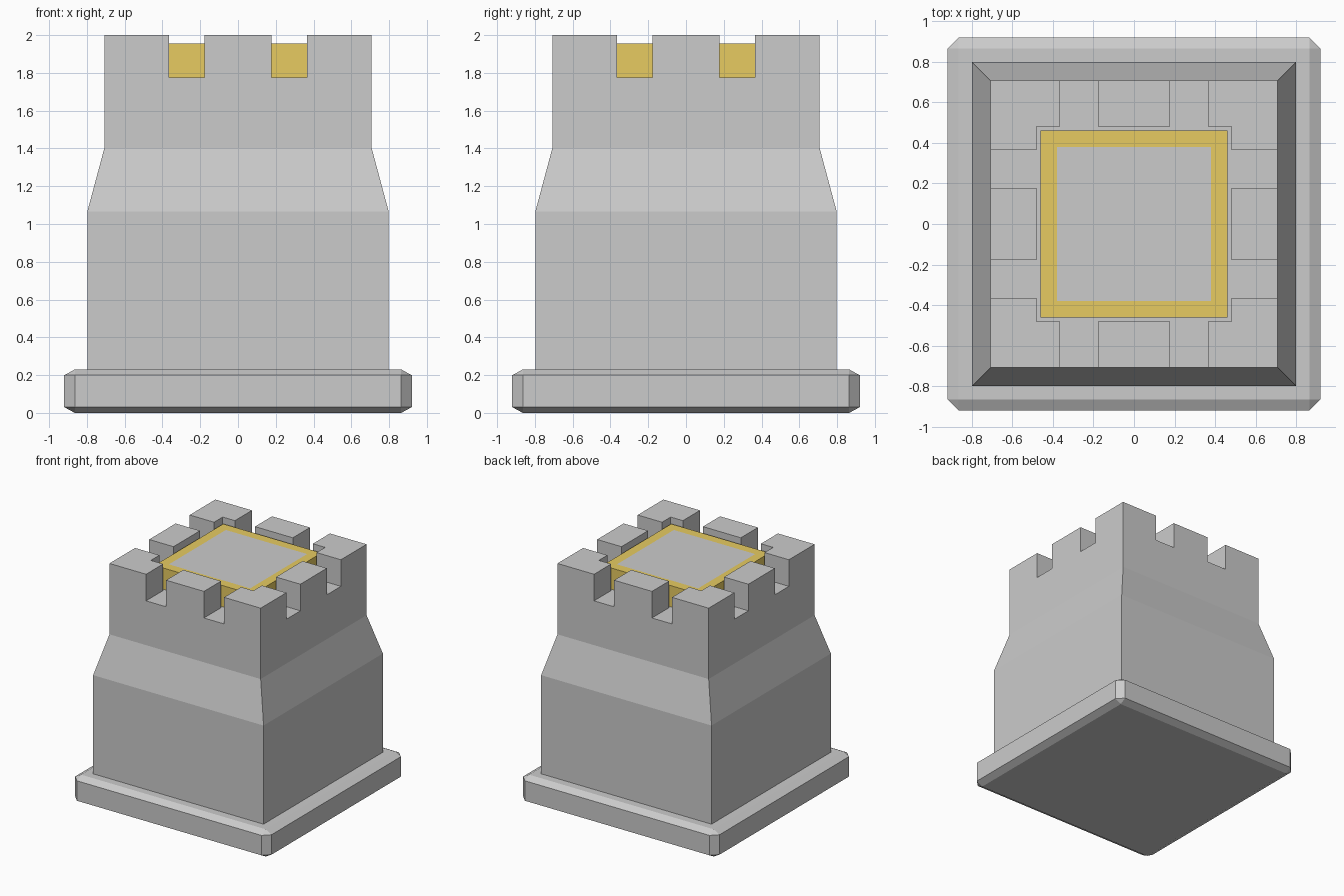
import bpy, bmesh
from mathutils import Matrix, Vector

if "Cube" in bpy.data.objects:
    bpy.data.objects.remove(bpy.data.objects["Cube"])


def make_object(name, bm, materials=()):
    bmesh.ops.recalc_face_normals(bm, faces=bm.faces)
    mesh = bpy.data.meshes.new(name)
    bm.to_mesh(mesh)
    bm.free()
    for mat in materials:
        mesh.materials.append(mat)
    obj = bpy.data.objects.new(name, mesh)
    bpy.context.collection.objects.link(obj)
    return obj


def box(half, z0, z1):
    bm = bmesh.new()
    bmesh.ops.create_cube(bm, size=1)
    bmesh.ops.scale(bm, vec=(2 * half, 2 * half, z1 - z0), verts=bm.verts)
    bmesh.ops.translate(bm, vec=(0, 0, (z0 + z1) / 2), verts=bm.verts)
    return bm


def material(name, rgb):
    mat = bpy.data.materials.new(name)
    mat.diffuse_color = (*rgb, 1)
    mat.use_nodes = True
    mat.node_tree.nodes["Principled BSDF"].inputs["Base Color"].default_value = mat.diffuse_color
    return mat


def top_faces(bm, z):
    return [f for f in bm.faces if all(abs(v.co.z - z) < 1e-4 for v in f.verts)]


# Foot slab: chamfered box, chamfer flattened in height
bm = box(0.92, 0, 0.42)
bmesh.ops.bevel(bm, geom=bm.edges[:], offset=0.056, segments=1, affect='EDGES')
bmesh.ops.scale(bm, vec=(1, 1, 0.23 / 0.42), verts=bm.verts)
make_object("foot_slab", bm)

# Tower: square body stepping inward
FLOOR, TOP = 1.775, 2.0
bm = box(0.798, 0.2, 1.065)
for half, z in ((0.708, 1.40), (0.708, FLOOR)):
    face = top_faces(bm, max(v.co.z for v in bm.verts))[0]
    new = bmesh.ops.extrude_discrete_faces(bm, faces=[face])["faces"][0]
    for v in new.verts:
        v.co = (half if v.co.x > 0 else -half, half if v.co.y > 0 else -half, z)

# Battlements: cut the roof into a grid and raise the merlon cells
for axis in (Vector((1, 0, 0)), Vector((0, 1, 0))):
    for d in (-0.48, -0.365, -0.177, 0.177, 0.365, 0.48):
        faces = top_faces(bm, FLOOR)
        edges = {e for f in faces for e in f.edges}
        verts = {v for f in faces for v in f.verts}
        bmesh.ops.bisect_plane(bm, geom=[*faces, *edges, *verts], dist=1e-5,
                               plane_co=axis * d, plane_no=axis)


def is_merlon(face):
    c = face.calc_center_median()
    x, y = abs(c.x), abs(c.y)
    return max(x, y) > 0.48 and not 0.177 < min(x, y) < 0.365


cells = [f for f in top_faces(bm, FLOOR) if is_merlon(f)]
raised = bmesh.ops.extrude_face_region(bm, geom=cells)["geom"]
bmesh.ops.translate(bm, vec=(0, 0, TOP - FLOOR),
                    verts=[g for g in raised if isinstance(g, bmesh.types.BMVert)])
bmesh.ops.delete(bm, geom=[f for f in cells if f.is_valid], context='FACES_ONLY')
bmesh.ops.dissolve_limit(bm, angle_limit=0.01, verts=bm.verts[:], edges=bm.edges[:])
make_object("tower", bm)

# Roof plate: gold block with a pale square inset in its top
gold = material("gold", (0.8, 0.6, 0.12))
pale = material("pale_grey", (0.8, 0.8, 0.8))
bm = box(0.46, FLOOR - 0.02, 1.955)
panel = top_faces(bm, 1.955)
bmesh.ops.inset_region(bm, faces=panel, thickness=0.112)
panel[0].material_index = 1
make_object("roof_plate", bm, (gold, pale))
